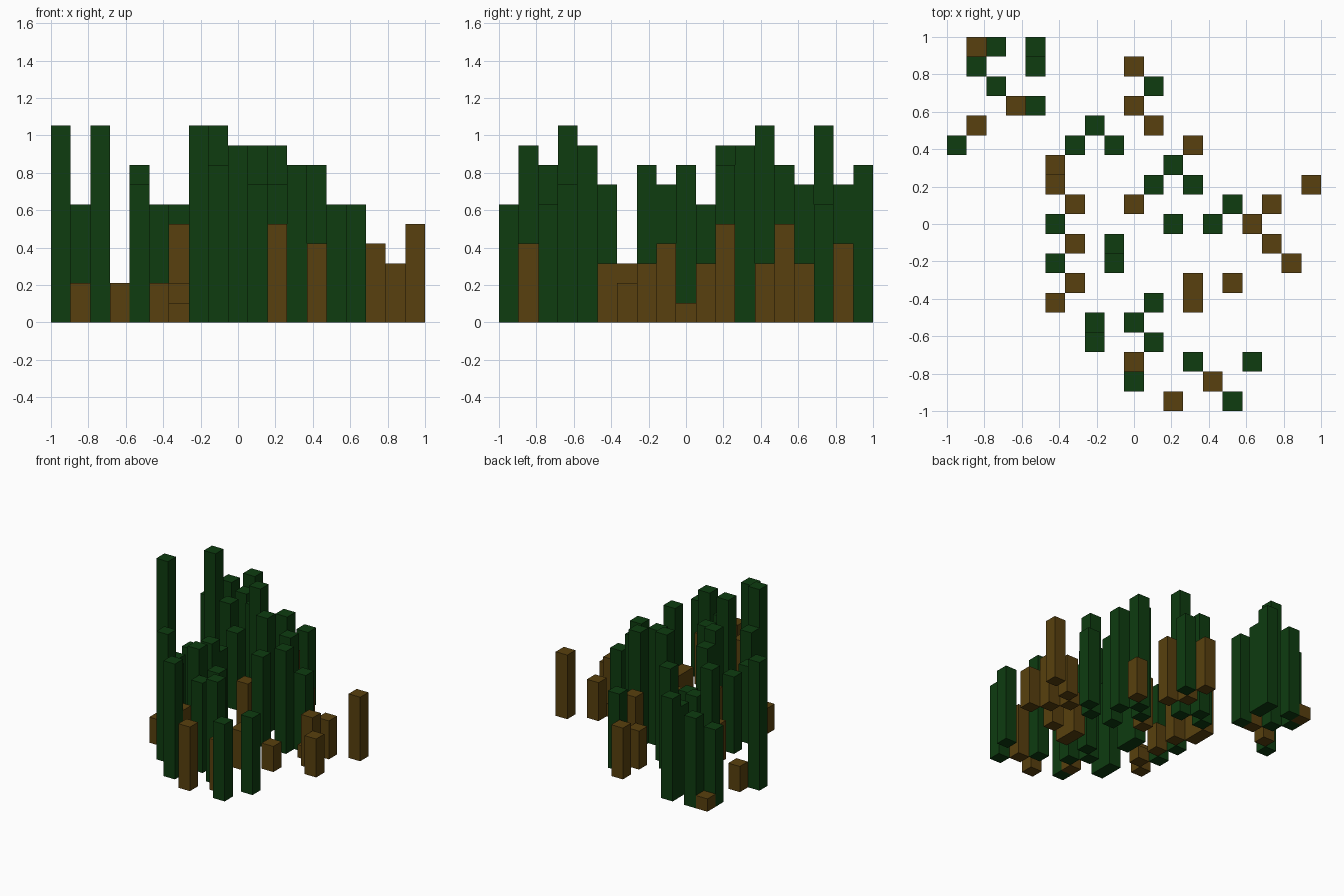
import bpy
import bmesh

cube = bpy.data.objects.get("Cube")
if cube:
    bpy.data.objects.remove(cube, do_unlink=True)

CELL = 2 / 19  # grid step: 19 cells across 2 units


def make_material(name, colour):
    mat = bpy.data.materials.new(name)
    mat.use_nodes = True
    mat.diffuse_color = colour
    mat.node_tree.nodes["Principled BSDF"].inputs["Base Color"].default_value = colour
    return mat


def make_columns(name, mat, columns):
    """Square columns on the grid; columns maps x cell -> [(y cell, height in cells)]."""
    # One unit block standing on its base, shared by all columns of this colour
    mesh = bpy.data.meshes.new(name + "_block")
    bm = bmesh.new()
    bmesh.ops.create_cube(bm, size=1)
    bmesh.ops.translate(bm, verts=bm.verts, vec=(0, 0, 0.5))
    bm.to_mesh(mesh)
    bm.free()
    mesh.materials.append(mat)
    count = 0
    for x, cells in columns.items():
        for y, height in cells:
            count += 1
            obj = bpy.data.objects.new(f"{name}_{count:02d}", mesh)
            obj.location = (x * CELL, y * CELL, 0)
            obj.scale = (CELL, CELL, height * CELL)
            bpy.context.collection.objects.link(obj)


green = make_material("dark green", (0.0044, 0.045, 0.005, 1))
brown = make_material("earth brown", (0.098, 0.051, 0.0044, 1))

# Tall green columns
make_columns("tall_column", green, {
    -9: [(4, 10)],
    -8: [(8, 6)],
    -7: [(7, 10), (9, 7)],
    -5: [(6, 7), (8, 7), (9, 8)],
    -4: [(-2, 6), (0, 6)],
    -3: [(4, 6)],
    -2: [(-6, 10), (-5, 7), (5, 8)],
    -1: [(-2, 8), (-1, 7), (4, 10)],
    0: [(-8, 9), (-5, 9)],
    1: [(-6, 7), (-4, 7), (2, 9), (7, 6)],
    2: [(0, 7), (3, 9)],
    3: [(-7, 8), (2, 8)],
    4: [(0, 8)],
    5: [(-9, 6), (1, 6)],
    6: [(-7, 6)],
})

# Short brown columns
make_columns("short_column", brown, {
    -8: [(5, 2), (9, 1)],
    -6: [(6, 2)],
    -4: [(-4, 2), (2, 3), (3, 4)],
    -3: [(-3, 1), (-1, 2), (1, 5)],
    0: [(-7, 5), (1, 4), (6, 3), (8, 4)],
    1: [(5, 5)],
    2: [(-9, 5)],
    3: [(-4, 3), (-3, 3), (4, 3)],
    4: [(-8, 4)],
    5: [(-3, 2)],
    6: [(0, 1)],
    7: [(-1, 4), (1, 3)],
    8: [(-2, 3)],
    9: [(2, 5)],
})
